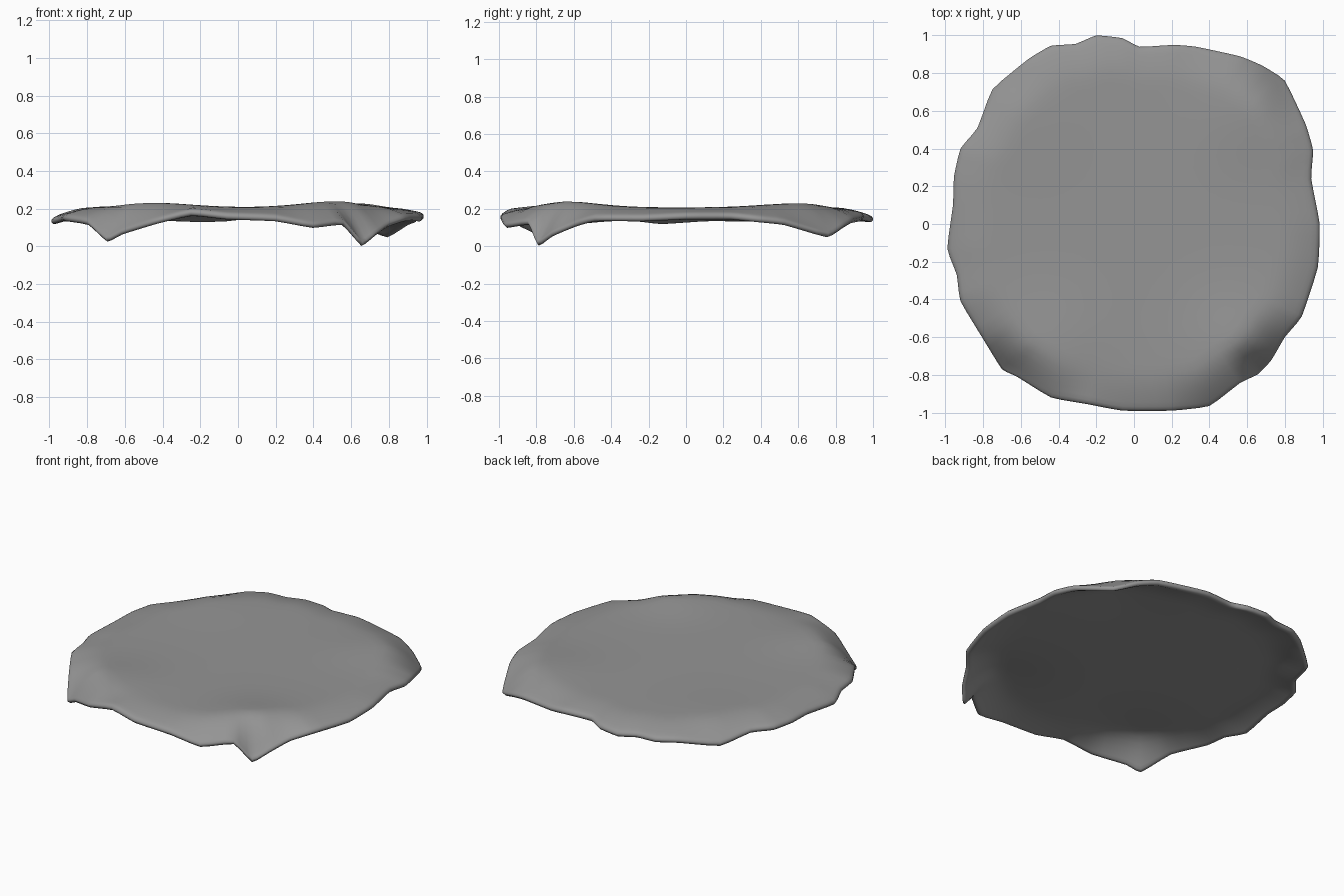
import bpy, bmesh, math
from mathutils import Vector

if "Cube" in bpy.data.objects:
    bpy.data.objects.remove(bpy.data.objects["Cube"])

# Lower hem of the cloth, counter-clockwise from +x: x, y, z
HEM = [
    (.985, 0, .14), (.94, .24, .14), (.95, .39, .125), (.91, .53, .11), (.80, .76, .045),
    (.68, .84, .09), (.56, .89, .12), (.33, .94, .13), (.21, .95, .14), (.03, .94, .14),
    (-.06, .985, .13), (-.20, 1.0, .125), (-.31, .955, .13), (-.44, .945, .13),
    (-.56, .875, .13), (-.75, .715, .10), (-.83, .51, .13), (-.92, .40, .13),
    (-.955, .25, .13), (-.96, .10, .13), (-.99, -.13, .115), (-.94, -.27, .13),
    (-.92, -.41, .13), (-.80, -.61, .11), (-.70, -.77, .022), (-.62, -.81, .06),
    (-.44, -.92, .115), (-.25, -.955, .16), (-.06, -.99, .14), (.20, -.99, .13),
    (.40, -.965, .095), (.56, -.845, .11), (.66, -.795, .0), (.73, -.72, .05),
    (.80, -.60, .10), (.89, -.49, .13), (.975, -.23, .13)]
SUB, RINGS, THICK = 3, 18, .04


def spline(i, t):
    """Smooth closed curve through the hem points."""
    a, b, c, d = (Vector(HEM[(i + k) % len(HEM)]) for k in (-1, 0, 1, 2))
    m0, m1 = (c - a) * .2, (d - b) * .2
    p = (b * (2*t**3 - 3*t*t + 1) + m0 * (t**3 - 2*t*t + t)
         + c * (3*t*t - 2*t**3) + m1 * (t**3 - t*t))
    p.z = max(p.z, 0)
    return p


def top_height(x, y):
    """Nearly flat top with soft swells towards the drooping corners."""
    z = .207
    for cx, cy, h in ((.55, -.68, .034), (-.45, -.68, .024), (.62, .6, .022), (-.55, .55, .01)):
        z += h * math.exp(-((x - cx)**2 + (y - cy)**2) / .08)
    return z


# Radial profile (reach, height above the underside): over the top, round the hem, back below
steps = [1 - (1 - r / RINGS) ** 1.5 for r in range(1, RINGS)]
profile = [(s * .99, THICK) for s in steps]
profile += [(.99, .036), (1, .025), (1, .013), (.99, .003), (.975, 0)]
profile += [(s * .975, 0) for s in reversed(steps)]

bm = bmesh.new()
hem = [spline(i, k / SUB) for i in range(len(HEM)) for k in range(SUB)]
n = len(hem)
z0 = top_height(0, 0)
top_centre = bm.verts.new((0, 0, z0))
low_centre = bm.verts.new((0, 0, z0 - THICK))
rings = []
for s, up in profile:
    drop = max(0, (min(s, .985) - .785) / .2) ** 1.8
    ring = []
    for p in hem:
        x, y = p.x * s, p.y * s
        base = top_height(x, y) - THICK
        ring.append(bm.verts.new((x, y, base + (p.z - base) * drop + up)))
    rings.append(ring)
for i in range(n):
    j = (i + 1) % n
    bm.faces.new((top_centre, rings[0][i], rings[0][j]))
    bm.faces.new((low_centre, rings[-1][j], rings[-1][i]))
    for a, b in zip(rings, rings[1:]):
        bm.faces.new((a[i], b[i], b[j], a[j]))
for f in bm.faces:
    f.smooth = True

# Tablecloth object in dark grey
mesh = bpy.data.meshes.new("tablecloth")
bm.to_mesh(mesh)
bm.free()
grey = bpy.data.materials.new("dark_grey")
grey.diffuse_color = (.3, .3, .3, 1)
grey.use_nodes = True
grey.node_tree.nodes["Principled BSDF"].inputs["Base Color"].default_value = grey.diffuse_color
mesh.materials.append(grey)
cloth = bpy.data.objects.new("tablecloth", mesh)
bpy.context.collection.objects.link(cloth)
